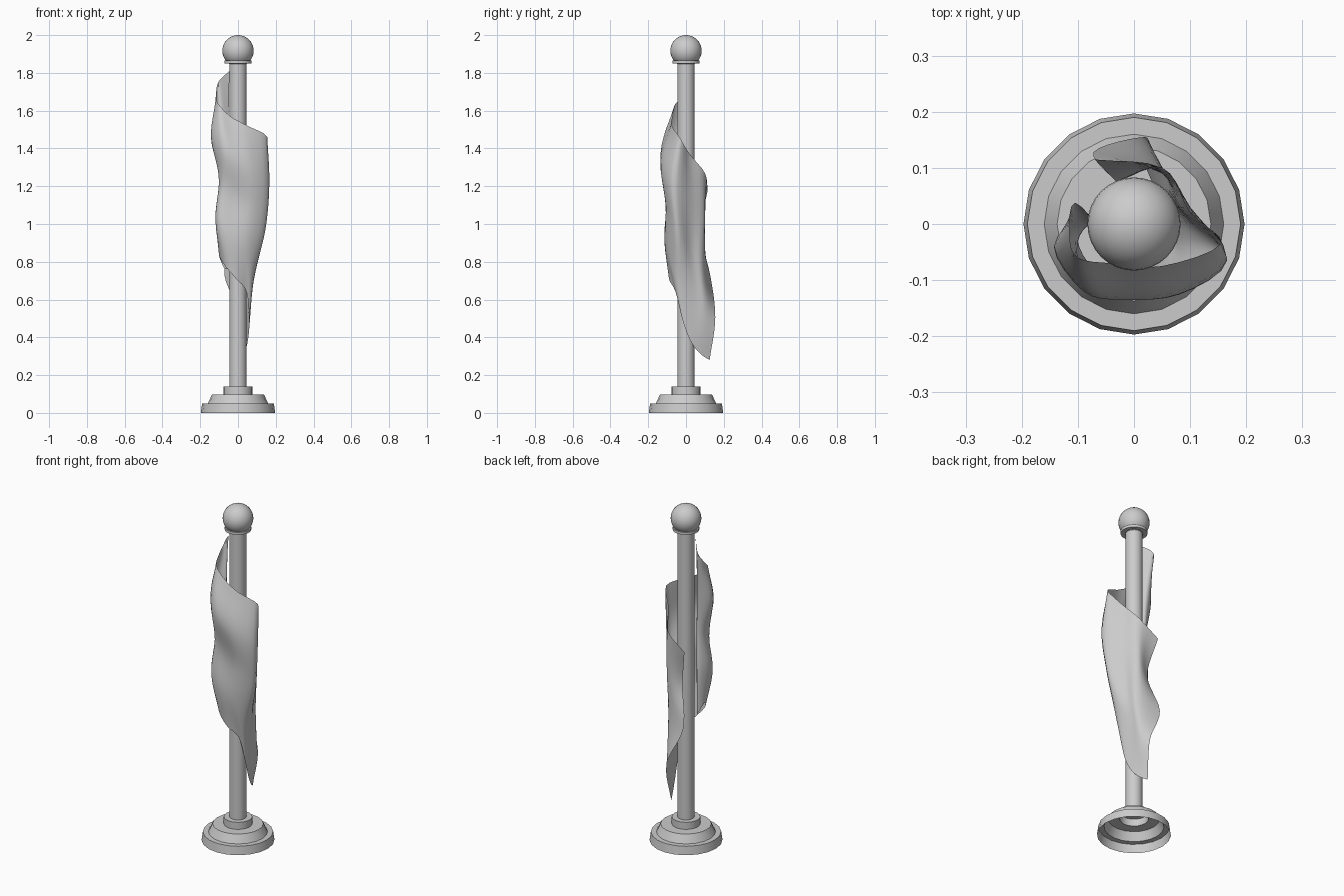
import bpy, bmesh, math
from mathutils import Vector

if "Cube" in bpy.data.objects:
    bpy.data.objects.remove(bpy.data.objects["Cube"])


def make_object(name, verts, faces, angle):
    mesh = bpy.data.meshes.new(name)
    mesh.from_pydata(verts, [], faces)
    bm = bmesh.new()
    bm.from_mesh(mesh)
    bmesh.ops.recalc_face_normals(bm, faces=bm.faces)
    bm.to_mesh(mesh)
    bm.free()
    obj = bpy.data.objects.new(name, mesh)
    bpy.context.collection.objects.link(obj)
    bpy.ops.object.select_all(action='DESELECT')
    obj.select_set(True)
    bpy.context.view_layer.objects.active = obj
    bpy.ops.object.shade_smooth_by_angle(angle=math.radians(angle))
    return obj


def lathe(name, profile, sides=20, angle=35):
    """Revolve (radius, height) points around z, leaving the ends open."""
    verts = [(r * math.cos(math.tau * i / sides), r * math.sin(math.tau * i / sides), z)
             for r, z in profile for i in range(sides)]
    faces = [(k * sides + i, k * sides + (i + 1) % sides,
              (k + 1) * sides + (i + 1) % sides, (k + 1) * sides + i)
             for k in range(len(profile) - 1) for i in range(sides)]
    return make_object(name, verts, faces, angle)


def spline(points, steps):
    """Smooth curve through all points (Catmull-Rom)."""
    pts = [2 * points[0] - points[1], *points, 2 * points[-1] - points[-2]]
    out = []
    for a, b, c, d in zip(pts, pts[1:], pts[2:], pts[3:]):
        for s in range(steps):
            t = s / steps
            out.append(0.5 * (2 * b + (c - a) * t + (2 * a - 5 * b + 4 * c - d) * t * t
                              + (3 * b - a - 3 * c + d) * t ** 3))
    return out + [points[-1]]


# Hollow stepped base
lathe("base", [(.197, 0), (.19, .05), (.16, .05), (.137, .098), (.077, .098),
               (.077, .14), (.046, .14)])

# Pole and collar
lathe("pole", [(.046, .14), (.046, 1.86)])
lathe("collar", [(.046, 1.85), (.072, 1.85), (.072, 1.865), (.046, 1.865)])

# Ball finial
bpy.ops.mesh.primitive_uv_sphere_add(segments=32, ring_count=16, radius=.083,
                                     location=(0, 0, 1.917))
ball = bpy.context.object
ball.name = "ball_finial"
bpy.ops.object.shade_smooth()

# Draped flag: columns from hoist to fly, each (top z, bottom z, xy down the column)
columns = [
    (1.81, .76, [(-.045, -.025), (-.05, -.04), (-.05, -.03), (-.05, -.03), (-.055, -.03)]),
    (1.75, .77, [(-.105, .038), (-.085, .01), (-.075, .0), (-.085, .01), (-.075, .0)]),
    (1.67, .83, [(-.115, -.02), (-.143, -.04), (-.10, -.03), (-.118, -.045), (-.10, -.03)]),
    (1.63, .78, [(-.10, -.06), (-.09, -.12), (-.09, -.09), (-.105, -.10), (-.07, -.08)]),
    (1.57, .71, [(-.04, -.07), (-.02, -.135), (-.02, -.10), (-.03, -.115), (-.01, -.09)]),
    (1.52, .64, [(.05, -.075), (.08, -.125), (.075, -.105), (.05, -.10), (.045, -.055)]),
    (1.46, .48, [(.155, -.035), (.166, -.065), (.145, -.05), (.085, -.045), (.06, -.015)]),
    (1.37, .37, [(.10, .02), (.10, .03), (.08, .03), (.06, .05), (.05, .03)]),
    (1.27, .31, [(.05, .10), (.05, .10), (.05, .09), (.05, .10), (.03, .08)]),
    (1.18, .28, [(-.07, .115), (-.03, .075), (-.072, .128), (.02, .155), (.01, .125)]),
]
down = [spline([Vector((x, y, top + (bottom - top) * k / 4)) for k, (x, y) in enumerate(xy)], 6)
        for top, bottom, xy in columns]
rows = [spline(list(row), 4) for row in zip(*down)]
width = len(rows[0])
quads = [(j * width + i, j * width + i + 1, (j + 1) * width + i + 1, (j + 1) * width + i)
         for j in range(len(rows) - 1) for i in range(width - 1)]
make_object("flag", [p for row in rows for p in row], quads, 60)
